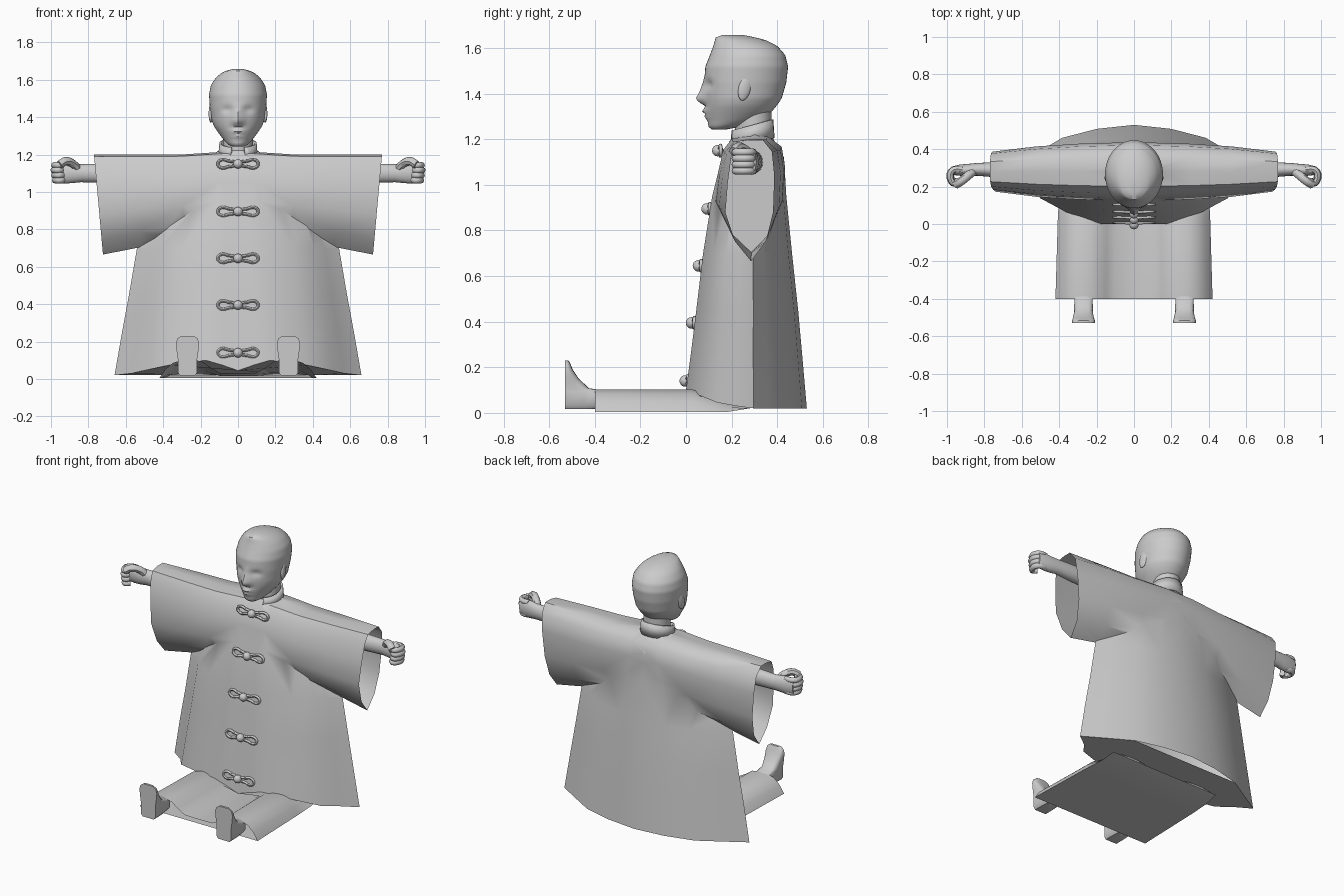
import bpy, bmesh, math
from math import sin, cos, pi, exp

if "Cube" in bpy.data.objects:
    bpy.data.objects.remove(bpy.data.objects["Cube"])


def loft(name, rings, closed=True, cap_a=False, cap_b=False):
    bm = bmesh.new()
    vs = [[bm.verts.new(p) for p in r] for r in rings]
    n = len(rings[0])
    for a, b in zip(vs, vs[1:]):
        for i in range(n if closed else n - 1):
            j = (i + 1) % n
            bm.faces.new((a[i], a[j], b[j], b[i]))
    if cap_a:
        bm.faces.new(vs[0])
    if cap_b:
        bm.faces.new(vs[-1])
    bmesh.ops.recalc_face_normals(bm, faces=bm.faces)
    me = bpy.data.meshes.new(name)
    bm.to_mesh(me)
    bm.free()
    ob = bpy.data.objects.new(name, me)
    bpy.context.collection.objects.link(ob)
    return ob


def activate(ob):
    bpy.ops.object.select_all(action='DESELECT')
    ob.select_set(True)
    bpy.context.view_layer.objects.active = ob


def tube(name, pts, r, cyclic=False):
    cu = bpy.data.curves.new(name, 'CURVE')
    cu.dimensions = '3D'
    cu.bevel_depth = r
    cu.bevel_resolution = 2
    cu.resolution_u = 4
    cu.use_fill_caps = True
    sp = cu.splines.new('BEZIER')
    sp.bezier_points.add(len(pts) - 1)
    for bp, p in zip(sp.bezier_points, pts):
        bp.co = p
        bp.handle_left_type = bp.handle_right_type = 'AUTO'
    sp.use_cyclic_u = cyclic
    ob = bpy.data.objects.new(name, cu)
    bpy.context.collection.objects.link(ob)
    activate(ob)
    bpy.ops.object.convert(target='MESH')


def ball(name, loc, scale, rot=(0, 0, 0)):
    bpy.ops.mesh.primitive_uv_sphere_add(segments=16, ring_count=10, radius=1, location=loc, rotation=rot)
    ob = bpy.context.object
    ob.name = name
    ob.scale = scale


def at(table, z):
    for a, b in zip(table, table[1:]):
        if z <= b[0]:
            t = max(0, (z - a[0]) / (b[0] - a[0]))
            return [p + (q - p) * t for p, q in zip(a[1:], b[1:])]
    return list(table[-1][1:])


# robe body with side folds: z, half width, front y, back y
body = [(.02, .66, 0, .53), (.25, .62, .02, .51), (.45, .583, .045, .492), (.7, .54, .075, .465),
        (.95, .42, .115, .44), (1.12, .3, .157, .43), (1.19, .16, .19, .39), (1.222, .1, .215, .37)]
half = [(0, 0), (.13, 0), (.26, 0), (.55, .12), (.76, .26), (.86, .42), (1, .56),
        (.84, .68), (.58, .87), (.3, .96), (0, 1)]
hem = [.045, .075, .1, .075, .045, .03, .02, .02, .02, .02, .02]
section = [(u, v, h) for (u, v), h in zip(half, hem)]
section += [(-u, v, h) for u, v, h in section[-2:0:-1]]
robe = loft("robe", [[(u * w, f + (b - f) * v, h if i == 0 else z) for u, v, h in section]
                     for i, (z, w, f, b) in enumerate(body)], cap_a=True, cap_b=True)

# wide sleeves, one tube across the shoulders: x, half depth, top z, bottom z, end slant
drop = [(0, 0), (-.5, .02), (-.75, .13), (-.9, .35), (-1, .6), (-.6, .84), (.05, 1),
        (.65, .84), (.95, .6), (1, .3), (.9, .1), (.5, 0)]
slv = [(.77, .107, 1.2, .665, .048), (.52, .135, 1.2, .705, 0), (.3, .149, 1.2, .74, 0), (.1, .155, 1.213, .76, 0)]
slv = slv + [(-x, d, t, b, -s) for x, d, t, b, s in reversed(slv)]
sleeves = loft("sleeves", [[(x - s * h, .28 + a * d, t + (b - t) * h) for a, h in drop]
                           for x, d, t, b, s in slv], cap_a=True, cap_b=True)

# join robe and sleeves, then open the cuffs
mod = robe.modifiers.new("join", 'BOOLEAN')
mod.operation = 'UNION'
mod.solver = 'EXACT'
mod.object = sleeves
activate(robe)
bpy.ops.object.modifier_apply(modifier=mod.name)
bpy.data.objects.remove(sleeves)
bm = bmesh.new()
bm.from_mesh(robe.data)
cuffs = [f for f in bm.faces
         if all(abs(abs(v.co.x) - .77 + .048 * (1.2 - v.co.z) / .535) < .002 for v in f.verts)]
bmesh.ops.delete(bm, geom=cuffs, context='FACES')
bmesh.ops.remove_doubles(bm, verts=bm.verts, dist=.004)
bm.to_mesh(robe.data)
bm.free()

# lining that closes each sleeve behind the cuff
for s, side in ((1, "left"), (-1, "right")):
    loft(side + "_sleeve_lining", [[(s * .56, .28 + a * .128, 1.198 - .495 * h) for a, h in drop]], cap_a=True)

# standing collar, open at the front
angles = [math.radians(22 + 316 * i / 24) for i in range(25)]
collar = loft("collar", [[(r * sin(a), .288 - r * .95 * cos(a), z0 - dz * cos(a)) for a in angles]
                         for r, z0, dz in ((.106, 1.19, .015), (.1, 1.262, .025))], closed=False)
sol = collar.modifiers.new("thickness", 'SOLIDIFY')
sol.thickness = .012

# neck
ring = [2 * pi * i / 20 for i in range(20)]
loft("neck", [[(.08 * sin(a), .295 - .08 * cos(a), z) for a in ring] for z in (1.18, 1.36)])

# head: z, front y, back y, half width
skull = [(1.242, .115, .17, .03), (1.255, .098, .24, .055), (1.28, .095, .32, .078), (1.32, .088, .375, .108),
         (1.35, .085, .4, .128), (1.38, .083, .42, .14), (1.45, .08, .44, .15), (1.52, .085, .448, .155),
         (1.57, .105, .435, .145), (1.61, .12, .4, .119), (1.635, .127, .35, .09), (1.65, .132, .29, .06),
         (1.658, .16, .25, .025)]
nose = [(1.345, 0), (1.358, .02), (1.376, .042), (1.41, .022), (1.45, .006), (1.48, 0)]
lips = [(1.28, 0), (1.303, .012), (1.312, .005), (1.325, .02), (1.34, 0)]
rings = []
for k in range(37):
    z = 1.242 + (1.658 - 1.242) * k / 36
    f, b, w = at(skull, z)
    r = []
    for i in range(48):
        a = 2 * pi * i / 48
        x, y = w * sin(a), (f + b) / 2 - (b - f) / 2 * cos(a)
        if cos(a) > 0:
            y -= at(nose, z)[0] * exp(-(x / .026) ** 2) + at(lips, z)[0] * exp(-(x / .035) ** 2)
            y += .016 * exp(-((abs(x) - .055) / .028) ** 2 - ((z - 1.44) / .02) ** 2)
        r.append((x, y, z))
    rings.append(r)
loft("head", rings, cap_a=True, cap_b=True)

# trousers: two half-round legs joined by a low sheet, flat beneath
top = [(0, .03), (.1, .032), (.15, .06), (.19, .09), (.24, .102), (.3, .102), (.35, .085), (.39, .05), (.42, .004)]
prof = top + [(-x, z) for x, z in reversed(top[1:])]
trousers = loft("trousers", [[(x * k, y, max(lo, z * h)) for x, z in prof]
                             for y, k, h, lo in ((-.4, 1, 1, .004), (.03, .97, 1, .004),
                                                 (.18, .95, .5, .004), (.28, .93, .3, .02))], cap_b=True)

# shoe: z, back y, half width
shoe = [(.018, -.37, .04), (.035, -.34, .052), (.095, -.34, .052), (.108, -.425, .052), (.15, -.47, .058),
        (.19, -.497, .062), (.215, -.507, .055), (.23, -.515, .035)]
for s, side in ((1, "left"), (-1, "right")):
    loft(side + "_shoe", [[(s * .27 + w * math.copysign(abs(cos(a)) ** .6, cos(a)), -.53 + (b + .53) * abs(sin(a)) ** .6, z)
                           for a in [pi * i / 12 for i in range(13)]]
                          for z, b, w in shoe], cap_a=True, cap_b=True)
    # forearm and palm: x, y, half depth, half height
    arm = [(.45, .29, .05, .055), (.72, .29, .042, .052), (.84, .292, .034, .048), (.88, .288, .034, .052),
           (.93, .288, .03, .056), (.975, .285, .022, .052)]
    loft(side + "_arm", [[(s * x, y + d * cos(a), 1.1 + h * sin(a)) for a in ring]
                         for x, y, d, h in arm], cap_a=True, cap_b=True)
    # curled fingers and thumb
    curl = [(.92, .29), (.96, .292), (.982, .275), (.981, .235), (.962, .217), (.942, .235)]
    for i in range(4):
        tube(f"{side}_finger_{i + 1}", [(s * (x - .004 * abs(i - 2)), y, 1.062 + .027 * i) for x, y in curl], .017)
    tube(side + "_thumb", [(s * .855, .285, 1.12), (s * .885, .26, 1.152), (s * .925, .228, 1.163),
                           (s * .955, .21, 1.145)], .023)
    # ear
    ball(side + "_ear", (s * .143, .258, 1.425), (.013, .028, .056), (-.25, 0, s * .2))

# knotted buttons with cord loops
for n, z in enumerate((1.15, .895, .645, .395, .14)):
    y = at(body, z)[1] - .006 - (.018 if n == 0 else 0)
    ball(f"button_{n + 1}", (0, y - .008, z), (.025, .025, .025))
    for s in (1, -1):
        loop = [(.012, 0), (.05, .015), (.09, .021), (.108, 0), (.09, -.021), (.05, -.015)]
        tube(f"cord_{n + 1}", [(s * x, y + .05 * x, z + dz) for x, dz in loop], .008, True)

# smooth shading with crisp edges, robe and trousers fully soft
bpy.ops.object.select_all(action='SELECT')
bpy.context.view_layer.objects.active = collar
bpy.ops.object.shade_smooth_by_angle(angle=math.radians(45))
for ob in (robe, trousers):
    activate(ob)
    bpy.ops.object.shade_smooth_by_angle(angle=math.radians(130))
